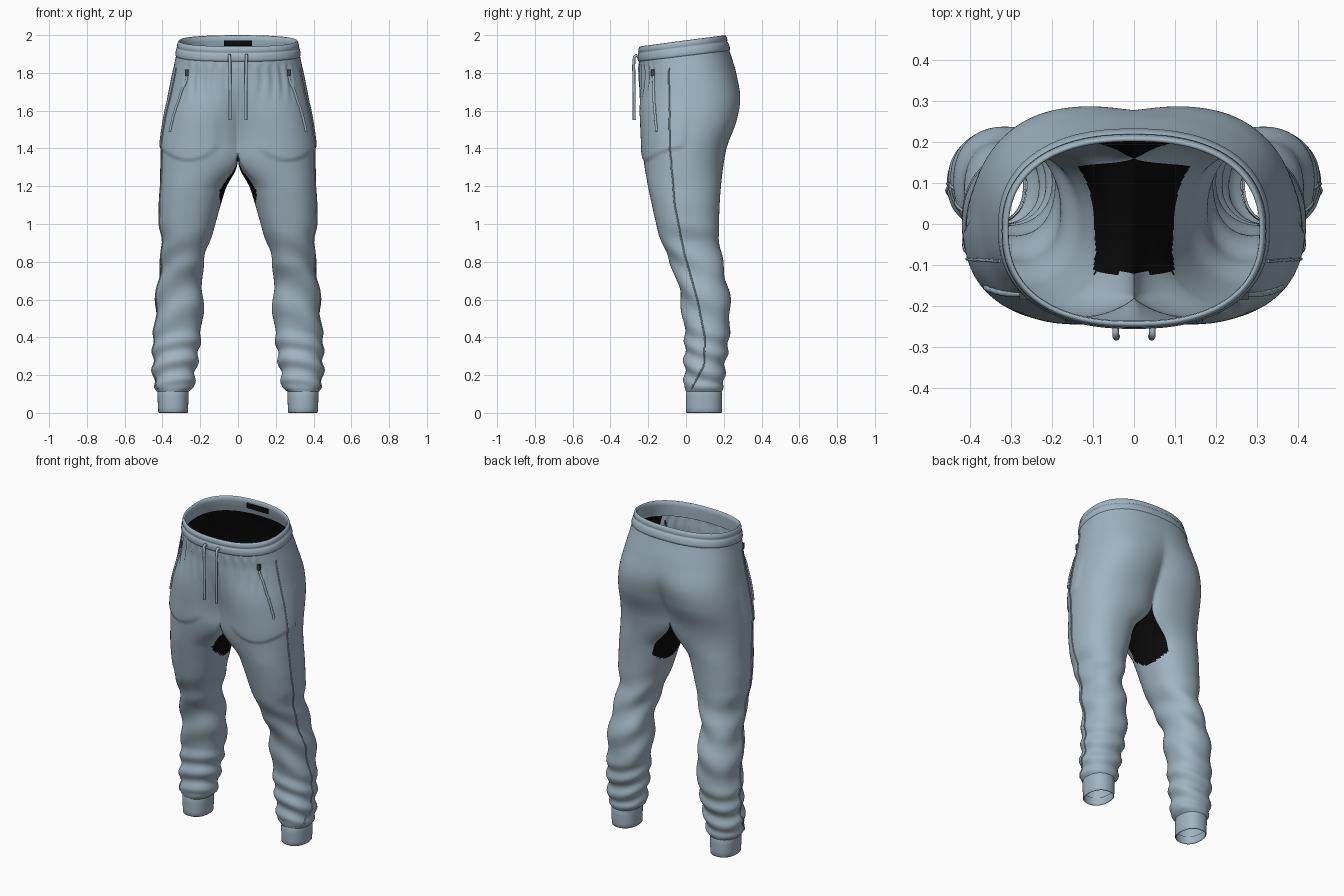
import bpy, bmesh, math
from mathutils import Vector

if "Cube" in bpy.data.objects:
    bpy.data.objects.remove(bpy.data.objects["Cube"])

def material(name, rgb):
    m = bpy.data.materials.new(name)
    m.diffuse_color = (*rgb, 1)
    m.use_nodes = True
    m.node_tree.nodes["Principled BSDF"].inputs["Base Color"].default_value = m.diffuse_color
    return m

FABRIC = material("blue grey fabric", (0.35, 0.46, 0.54))
BLACK = material("black lining", (0.003, 0.003, 0.003))
METAL = material("dark zip metal", (0.05, 0.055, 0.06))

# height, inner x, outer x, front y, back y of one trouser leg / half of the hips
PROFILE = [
    (0.00, .265, .422, .000, .190), (0.11, .262, .428, .000, .190),
    (0.135, .235, .445, -.008, .200), (0.22, .220, .452, -.012, .208),
    (0.40, .195, .447, -.010, .230), (0.52, .185, .440, -.020, .237),
    (0.62, .180, .436, -.035, .232), (0.72, .190, .425, -.055, .213),
    (0.80, .178, .412, -.090, .195), (0.90, .150, .405, -.130, .180),
    (1.00, .120, .420, -.158, .175), (1.10, .092, .420, -.180, .178),
    (1.22, .055, .413, -.205, .187), (1.38, .000, .410, -.228, .210),
    (1.55, .000, .395, -.233, .262), (1.68, .000, .373, -.237, .280),
    (1.80, .000, .352, -.245, .265), (1.92, .000, .328, -.250, .230),
    (2.00, .000, .315, -.247, .210)]
CROTCH = 1.38
PHI = math.radians(50)
M, N = 72, 28

def sm(t):
    t = min(1, max(0, t))
    return t * t * (3 - 2 * t)

def sp(v, p):
    return math.copysign(abs(v) ** p, v)

def slope(i, c):
    if i == 0 or i == len(PROFILE) - 1:
        return 0
    a, b, d = PROFILE[i - 1], PROFILE[i], PROFILE[i + 1]
    l, r = (b[c] - a[c]) / (b[0] - a[0]), (d[c] - b[c]) / (d[0] - b[0])
    return 0 if l * r <= 0 else 2 * l * r / (l + r)

def prof(z):
    i = max(j for j in range(len(PROFILE) - 1) if PROFILE[j][0] <= z or j == 0)
    p, q = PROFILE[i], PROFILE[i + 1]
    h = q[0] - p[0]
    t = min(1, max(0, (z - p[0]) / h))
    return [p[c] * (1 + 2 * t) * (1 - t) ** 2 + q[c] * t * t * (3 - 2 * t)
            + h * slope(i, c) * t * (1 - t) ** 2 - h * slope(i + 1, c) * t * t * (1 - t)
            for c in range(1, 5)]

def folds(z, s, a, x, y):
    """Cloth relief: shin and ankle folds, knee creases, waist gathers, pocket bags."""
    d = 0
    if 0.125 < z < 1.1:
        low = sm((z - .125) / .05) * (1 - sm((z - .3) / .2))
        d += low * .008 * (math.sin(58 * z + 2.5 * math.sin(a + .6)) - .4)
        knee = sm((z - .3) / .25) * (1 - sm((z - .8) / .25))
        d += knee * .007 * (math.sin(30 * z + 3 * math.cos(a - .8)) - .4)
    if s < .34:
        gather = sm((z - 1.6) / .2) * (1 - sm((z - 1.88) / .03))
        d += gather * .005 * math.sin(s * 110) * sm((.34 - s) / .08)
    if y < 0 and 0 < s < .5 and z < 1.75:
        edge = 1.33 + 3 * (x - .26) ** 2
        d += .009 * sm((z - edge) / .015) * (1 - sm((z - 1.4) / .3)) * sm((x - .09) / .05)
    return d

def surf(z, s, off=0.0):
    """Point on the trousers; s 0..1 is front centre, outer side, back centre, 1..2 inner thigh."""
    xi, xo, yf, yb = prof(z)
    w = 1 - sm((z - 1.42) / .43)
    cx, rx = (xi + xo) / 2, (xo - xi) / 2
    cy, ry = (yf + yb) / 2, (yb - yf) / 2 * (1 + .28 * w * (1 - w))
    if s <= 1:
        a = -(math.pi - PHI) + 2 * (math.pi - PHI) * s
    else:
        a = math.pi - PHI + 2 * PHI * (s - 1)
    x, y = cx + rx * sp(math.cos(a), .9), cy + ry * sp(math.sin(a), .9)
    xe = cx - rx * math.cos(PHI) ** .9
    x += sm((z - 1.18) / .2) * (max(0, xo * (x - xe) / (xo - xe)) - x)
    dx, dy = math.cos(a), math.sin(a)
    if s <= 1:
        b = -math.pi / 2 + math.pi * s
        x += (1 - w) * (xo * sp(math.cos(b), .85) - x)
        y += (1 - w) * (cy + ry * sp(math.sin(b), .85) - y)
        dx += (1 - w) * (math.cos(b) - dx)
        dy += (1 - w) * (math.sin(b) - dy)
    d = off + folds(z, s, a, x, y)
    x, y = x + dx * d, y + dy * d
    if z >= CROTCH - 1e-5 and (s >= 1 or s == 0):
        x = 0
    tilt = .06 * sm((z - 1.6) / .35) * (yb - y) / (yb - yf)
    return Vector((max(0, x), y, z - tilt))

def spread(a, b, n):
    return [a + (b - a) * i / n for i in range(n + 1)]

OUTER = spread(0, 1, M)
LOOP = OUTER + spread(1, 2, N)[1:-1]

def loft(name, patches, rule=None, keep=None):
    """Skin (rows, closed) patches, weld them, then mirror to the other side."""
    bm = bmesh.new()
    for rows, closed in patches:
        grid = [[bm.verts.new(p) for p in r] for r in rows]
        n = len(grid[0])
        for r0, r1 in zip(grid, grid[1:]):
            for i in range(n if closed else n - 1):
                j = (i + 1) % n
                f = bm.faces.new((r0[i], r0[j], r1[j], r1[i]))
                f.smooth = True
                if rule and rule(f.calc_center_median(), i):
                    f.material_index = 1
    if keep:
        bmesh.ops.delete(bm, geom=[f for f in bm.faces if not keep(f.calc_center_median())],
                         context='FACES')
    bmesh.ops.remove_doubles(bm, verts=bm.verts, dist=1e-5)
    me = bpy.data.meshes.new(name)
    bm.to_mesh(me)
    bm.free()
    ob = bpy.data.objects.new(name, me)
    bpy.context.collection.objects.link(ob)
    me.materials.append(FABRIC)
    me.materials.append(BLACK)
    mir = ob.modifiers.new("mirror", 'MIRROR')
    mir.merge_threshold = 1e-4
    return ob

def band(spec, ring):
    return [[surf(z, s, o) for s in ring] for z, o in spec]

# Trouser shell with black crotch gusset on the inner thighs
def gusset(c, i):
    return i >= M and -.12 < c.y < .18 and 1.08 + 4 * (c.y - .03) ** 2 < c.z < 1.39

legs = [[surf(z, s) for s in LOOP] for z in spread(.112, CROTCH, 110)]
hips = [[surf(z, s) for s in OUTER] for z in spread(CROTCH, 1.925, 50)]
loft("trouser_shell", [(legs, True), (hips, False)], gusset)

# Black lining inside the seat
lining = [[surf(z, s, -.01) for s in OUTER] for z in spread(1.40, 1.92, 26)]
ob = loft("seat_lining", [(lining, False)], lambda c, i: True, lambda c: c.y > -.15)

# Waistband: ribbed outside, rolled top, inner facing
WAIST = [(1.915, -.006), (1.92, .002), (1.93, .006), (1.95, .007), (1.962, .005), (1.966, .001),
         (1.97, .005), (1.985, .005), (1.996, .002), (2.0, -.003), (1.996, -.009),
         (1.97, -.012), (1.93, -.012), (1.90, -.012)]
loft("waistband", [(band(WAIST, OUTER), False)])

# Ankle cuffs
CUFF = [(.05, -.006), (.01, -.006), (.0, -.003), (.004, 0), (.03, .001), (.08, .001),
        (.105, .0), (.115, -.004)]
loft("ankle_cuffs", [(band(CUFF, LOOP), True)])

def at_y(z, y, off):
    """Surface point on the outer side at a given height and depth."""
    s = min(spread(.2, .8, 240), key=lambda t: abs(surf(z, t).y - y))
    return surf(z, s, off)

def tube(name, pts, radius, mat, side):
    cu = bpy.data.curves.new(name, 'CURVE')
    cu.dimensions = '3D'
    cu.bevel_depth = radius
    cu.bevel_resolution = 2
    cu.use_fill_caps = True
    sl = cu.splines.new('POLY')
    sl.points.add(len(pts) - 1)
    for p, q in zip(sl.points, pts):
        p.co = (q[0] * side, q[1], q[2], 1)
    sl.use_smooth = True
    cu.materials.append(mat)
    ob = bpy.data.objects.new(name, cu)
    bpy.context.collection.objects.link(ob)

def path(keys, n, off):
    pts = []
    for (z0, y0), (z1, y1) in zip(keys, keys[1:]):
        pts += [at_y(z0 + (z1 - z0) * t, y0 + (y1 - y0) * t, off) for t in spread(0, 1, n)[:-1]]
    return pts + [at_y(*keys[-1], off)]

def box(name, centre, size, mat):
    bpy.ops.mesh.primitive_cube_add(size=1, location=centre)
    ob = bpy.context.object
    ob.name, ob.scale = name, size
    ob.data.materials.append(mat)

SEAM = [(1.86, -.09), (1.4, -.085), (1.1, -.06), (.85, -.01), (.6, .06),
        (.4, .10), (.25, .095), (.13, .03)]
ZIP = [(1.83, -.172), (1.65, -.168), (1.49, -.155)]
for side, word in ((1, "left"), (-1, "right")):
    # Side seams and slanted pocket zips
    tube("side_seam_" + word, path(SEAM, 10, .001), .004, FABRIC, side)
    tube("pocket_zip_" + word, path(ZIP, 10, .002), .007, FABRIC, side)
    p = at_y(1.84, -.172, .008)
    box("zip_pull_" + word, (p.x * side, p.y, p.z), (.018, .018, .035), METAL)
    # Drawstring cords looping out of the waistband
    cord = [(.045, -.245, 1.875), (.045, -.262, 1.893), (.045, -.274, 1.885),
            (.043, -.277, 1.84), (.042, -.275, 1.7), (.042, -.274, 1.55)]
    tube("drawstring_" + word, cord, .008, FABRIC, side)

# Black label inside the back of the waistband
box("inner_label", (0, .194, 1.957), (.15, .006, .03), BLACK)
